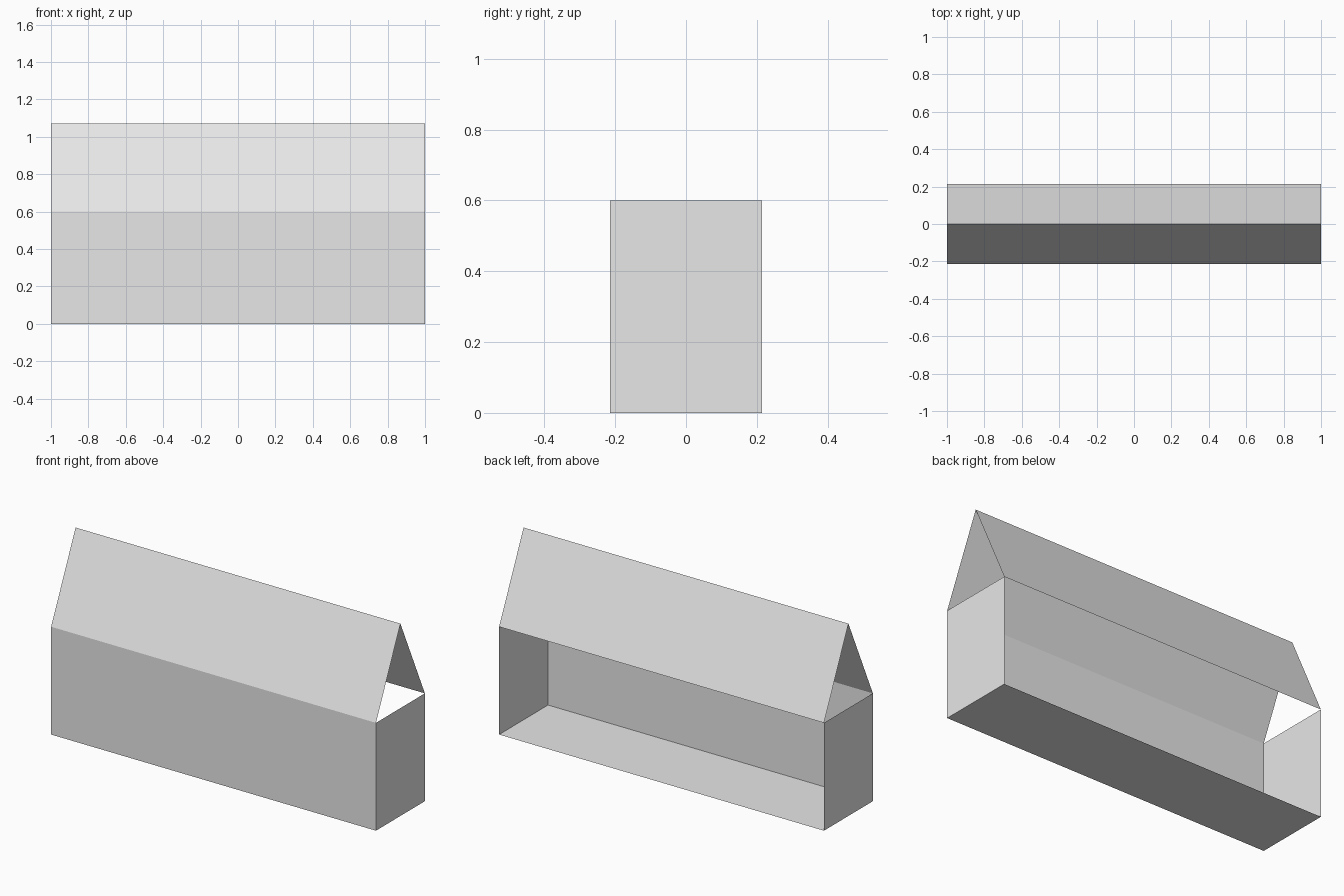
import bpy

if "Cube" in bpy.data.objects:
    bpy.data.objects.remove(bpy.data.objects["Cube"])

X, Y = 1.0, 0.215        # half length, half depth
EAVE, RIDGE = 0.6, 1.07  # wall top, roof top

grey = bpy.data.materials.new("light_grey")
grey.diffuse_color = (0.8, 0.8, 0.8, 1)
grey.use_nodes = True
grey.node_tree.nodes["Principled BSDF"].inputs["Base Color"].default_value = grey.diffuse_color


def panel(name, corners):
    """One thin flat sheet; corners run counter-clockwise seen from outside."""
    mesh = bpy.data.meshes.new(name)
    mesh.from_pydata(corners, [], [tuple(range(len(corners)))])
    mesh.materials.append(grey)
    obj = bpy.data.objects.new(name, mesh)
    bpy.context.collection.objects.link(obj)
    return obj


# Floor and front wall; the back stays open
panel("floor", [(-X, -Y, 0), (X, -Y, 0), (X, Y, 0), (-X, Y, 0)])
panel("front_wall", [(-X, -Y, 0), (X, -Y, 0), (X, -Y, EAVE), (-X, -Y, EAVE)])

# End walls, with open gables above them
for name, s in (("right_end_wall", 1), ("left_end_wall", -1)):
    panel(name, [(s * X, -s * Y, 0), (s * X, s * Y, 0),
                 (s * X, s * Y, EAVE), (s * X, -s * Y, EAVE)])

# Two sloping roof sheets meeting at the ridge
for name, s in (("front_roof", 1), ("back_roof", -1)):
    panel(name, [(-s * X, -s * Y, EAVE), (s * X, -s * Y, EAVE),
                 (s * X, 0, RIDGE), (-s * X, 0, RIDGE)])
